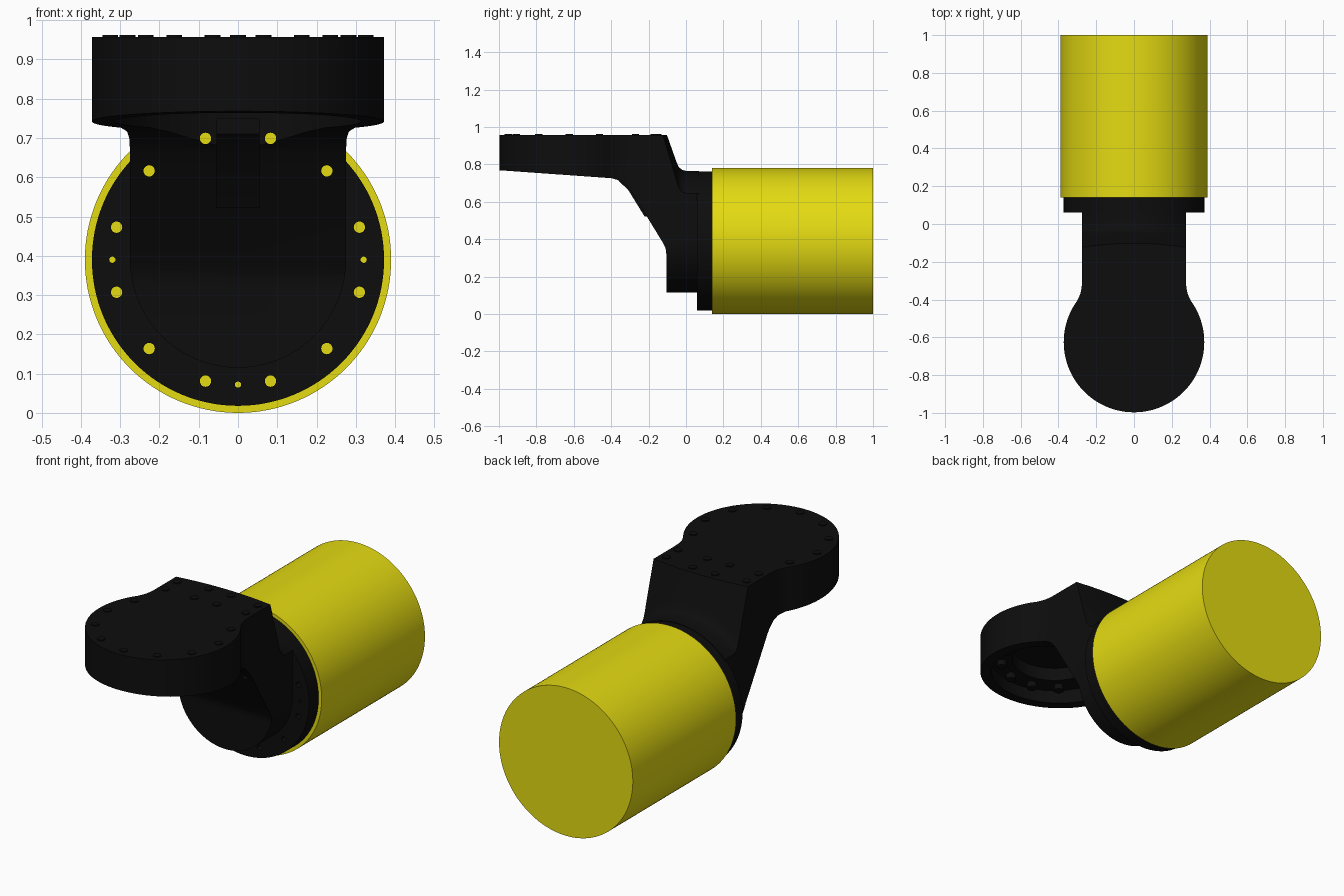
import bpy, bmesh, math
from mathutils import Matrix, Vector

if "Cube" in bpy.data.objects:
    bpy.data.objects.remove(bpy.data.objects["Cube"])

CZ = 0.39          # height of the barrel axis
HEAD_Y = -0.625    # centre of the round head


def material(name, rgb):
    m = bpy.data.materials.new(name)
    m.diffuse_color = (*rgb, 1)
    m.use_nodes = True
    m.node_tree.nodes["Principled BSDF"].inputs["Base Color"].default_value = m.diffuse_color
    return m


BLACK = material("black", (0.004, 0.004, 0.004))
YELLOW = material("yellow", (0.78, 0.71, 0.006))


def finish(name, bm, mat):
    bmesh.ops.recalc_face_normals(bm, faces=bm.faces)
    me = bpy.data.meshes.new(name)
    bm.to_mesh(me)
    bm.free()
    ob = bpy.data.objects.new(name, me)
    bpy.context.collection.objects.link(ob)
    me.materials.append(mat)
    return ob


def prism(name, pts, axis, lo, hi, mat=BLACK):
    """Extrude a 2D outline along x, y or z."""
    def place(a, b, h):
        return {"x": (h, a, b), "y": (a, h, b), "z": (a, b, h)}[axis]
    bm = bmesh.new()
    f = bm.faces.new([bm.verts.new(place(a, b, lo)) for a, b in pts])
    ex = bmesh.ops.extrude_face_region(bm, geom=[f])
    move = Vector(place(0, 0, hi - lo))
    bmesh.ops.translate(bm, vec=move, verts=[v for v in ex["geom"] if isinstance(v, bmesh.types.BMVert)])
    return finish(name, bm, mat)


def cylinders(name, items, axis, lo, hi, mat=BLACK, seg=20):
    """Several cylinders in one mesh; items are (a, b, radius)."""
    bm = bmesh.new()
    for a, b, r in items:
        mid = (lo + hi) / 2
        if axis == "y":
            mx = Matrix.Translation((a, mid, b)) @ Matrix.Rotation(math.pi / 2, 4, "X")
        else:
            mx = Matrix.Translation((a, b, mid))
        bmesh.ops.create_cone(bm, cap_ends=True, segments=seg, radius1=r, radius2=r,
                              depth=hi - lo, matrix=mx)
    return finish(name, bm, mat)


def lathe_y(name, prof, seg=128):
    """Closed solid turned about the barrel axis; profile is (y, radius)."""
    bm = bmesh.new()
    rings = [[bm.verts.new((r * math.cos(2 * math.pi * i / seg), y, CZ + r * math.sin(2 * math.pi * i / seg)))
              for i in range(seg)] for y, r in prof]
    for p, q in zip(rings, rings[1:]):
        for i in range(seg):
            j = (i + 1) % seg
            bm.faces.new((p[i], p[j], q[j], q[i]))
    bm.faces.new(rings[0])
    bm.faces.new(rings[-1])
    return finish(name, bm, BLACK)


def boolean(ob, cutter, op, keep=False):
    m = ob.modifiers.new("cut", "BOOLEAN")
    m.operation, m.object, m.solver = op, cutter, "EXACT"
    bpy.context.view_layer.objects.active = ob
    bpy.ops.object.modifier_apply(modifier=m.name)
    if not keep:
        bpy.data.objects.remove(cutter)


def arc(cx, cy, r, a0, a1, n):
    return [(cx + r * math.cos(math.radians(a0 + (a1 - a0) * i / n)),
             cy + r * math.sin(math.radians(a0 + (a1 - a0) * i / n))) for i in range(n + 1)]


# Yellow barrel
barrel = cylinders("barrel", [(0, CZ, 0.39)], "y", 0.14, 1.0, YELLOW, 128)

# Mounting flange
flange = cylinders("flange", [(0, CZ, 0.372)], "y", 0.06, 0.14, BLACK, 128)

# Arm and head: intersection of side, plan, front and turned shapes
side = [(-1.05, 0.957), (0.07, 0.957), (0.07, 0.1), (-0.105, 0.1), (-0.105, 0.32), (-0.109, 0.35),
        (-0.12, 0.375), (-0.285, 0.645), (-0.305, 0.672), (-0.33, 0.697), (-0.36, 0.715), (-0.40, 0.726),
        (-1.05, 0.772)]
body = prism("arm_and_head", side, "x", -0.45, 0.45)

fillet = [(0.275, 0.1), (0.275, -0.30), (0.277, -0.335), (0.284, -0.37), (0.30, -0.405)]
plan = fillet + arc(0, HEAD_Y, 0.372, 34, -214, 80) + [(-x, y) for x, y in reversed(fillet)]
boolean(body, prism("plan_cutter", plan, "z", 0.0, 1.1), "INTERSECT")

front = arc(0, CZ, 0.275, 180, 360, 48) + [(0.275, 0.60), (0.5, 0.61), (0.5, 1.2), (-0.5, 1.2),
                                           (-0.5, 0.61), (-0.275, 0.60)]
boolean(body, prism("front_cutter", front, "y", -1.2, 0.2), "INTERSECT")

turned = [(0.2, 0.375), (0.0, 0.375), (-0.02, 0.38), (-0.038, 0.395), (-0.05, 0.42),
          (-0.103, 0.57), (-0.14, 0.68), (-0.2, 1.1), (-1.2, 1.1)]
boolean(body, lathe_y("turned_cutter", turned), "INTERSECT")

# Stepped hollow under the head
for r, top in ((0.315, 0.83), (0.21, 0.90)):
    boolean(body, cylinders("hollow_cutter", [(0, HEAD_Y, r)], "z", 0.6, top, BLACK, 64), "DIFFERENCE")

# Screw holes on the flange, the upper ones running through the arm
holes = [(x, z, 0.0145) for x, z in arc(0, CZ, 0.32, 15, 345, 11)]
holes += [(-0.32, CZ, 0.008), (0.32, CZ, 0.008), (0, CZ - 0.318, 0.008)]
cutter = cylinders("hole_cutter", holes, "y", -0.6, 0.3)
boolean(flange, cutter, "DIFFERENCE", keep=True)
boolean(body, cutter, "DIFFERENCE")

# Rib under the neck
rib = prism("neck_rib", [(-0.19, 0.52), (-0.222, 0.522), (-0.31, 0.665), (-0.36, 0.71), (-0.36, 0.75),
                         (-0.25, 0.75)], "x", -0.055, 0.055)

# Screw heads on top
spots = [(x, y, 0.02) for x, y in arc(0, HEAD_Y, 0.325, 30, -210, 8)]
spots += [(s * x, y, 0.02) for s in (-1, 1) for x, y in ((0.065, -0.15), (0.235, -0.17), (0.065, -0.27), (0.235, -0.27))]
screws = cylinders("top_screws", spots, "z", 0.945, 0.962)

# Small bosses around the hollow
bosses = cylinders("hollow_bosses", [(x, y, 0.025) for x, y in arc(0, HEAD_Y, 0.265, 15, 345, 11)],
                   "z", 0.80, 0.84)

for ob in (barrel, flange, body, rib, screws, bosses):
    bpy.ops.object.select_all(action="DESELECT")
    ob.select_set(True)
    bpy.context.view_layer.objects.active = ob
    bpy.ops.object.shade_smooth_by_angle(angle=math.radians(30))
